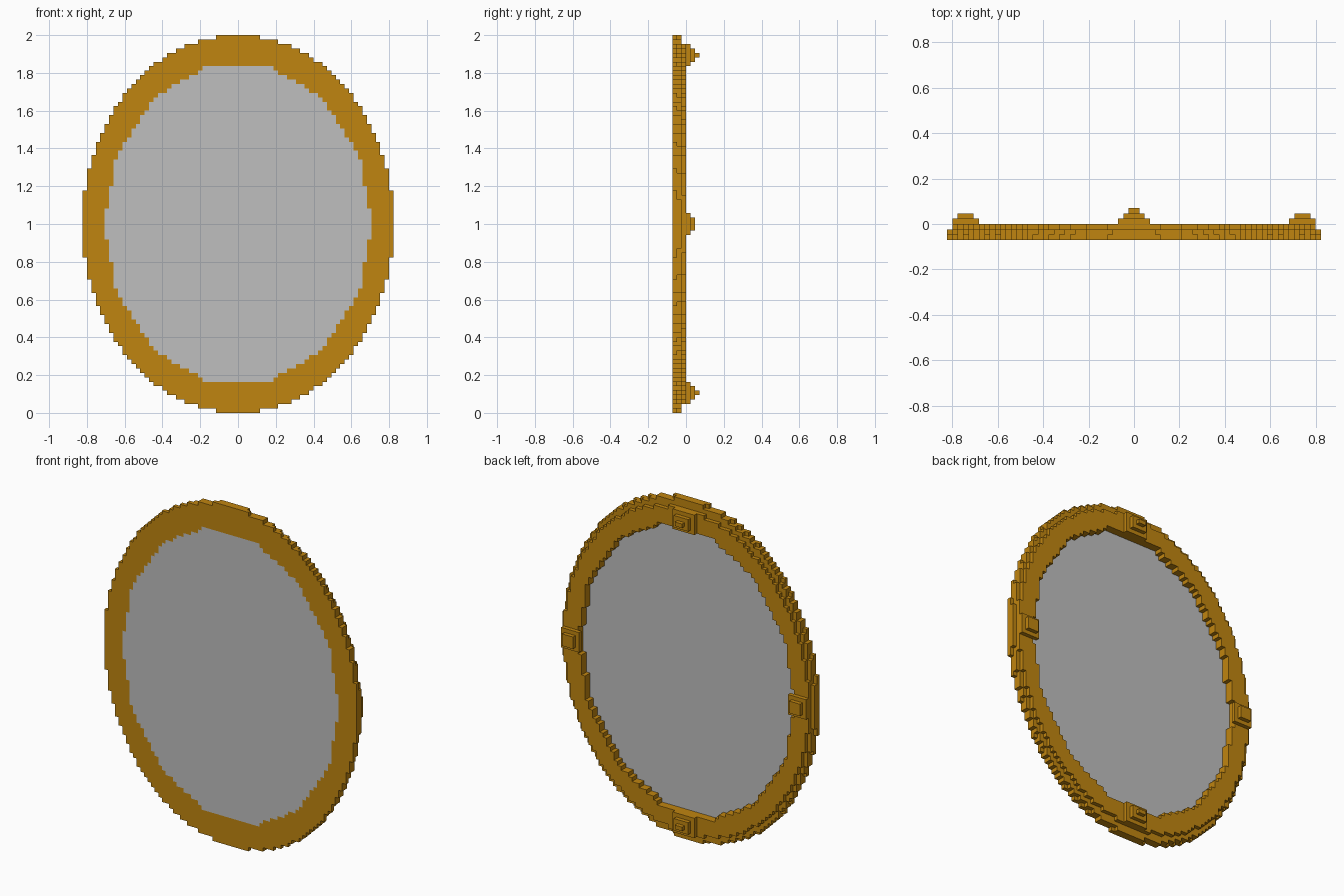
import bpy, bmesh, math

cube = bpy.data.objects.get("Cube")
if cube:
    bpy.data.objects.remove(cube, do_unlink=True)

ROWS, COLS = 85, 70
V = 2 / ROWS          # edge of one block
SIDES = 14            # sides of the opening


def material(name, rgb):
    m = bpy.data.materials.new(name)
    m.use_nodes = True
    m.diffuse_color = (*rgb, 1)
    m.node_tree.nodes["Principled BSDF"].inputs["Base Color"].default_value = (*rgb, 1)
    return m


gold = material("dark_gold", (0.527, 0.235, 0.005))
silver = material("mirror_silver", (0.52, 0.52, 0.52))


def in_ellipse(x, z, a, b):
    return (x / a) ** 2 + (z / b) ** 2 <= 1


def in_opening(x, z, a=30.2, b=36.45):
    u, w = x / a, z / b
    step = math.tau / SIDES
    ang = math.atan2(u, w)
    ang -= round(ang / step) * step
    return math.hypot(u, w) * math.cos(ang) <= math.cos(step / 2)


# Every filled block maps to the part it belongs to
blocks = {}

# Oval frame in three layers, with the mirror glass flush in the front one
layers = [(35, 42.5), (34.8, 42.3), (34, 40.5)]
for j, (a, b) in enumerate(layers):
    for i in range(-COLS // 2, COLS // 2):
        for k in range(-(ROWS // 2), ROWS // 2 + 1):
            x = i + 0.5
            if not in_ellipse(x, k, a, b):
                continue
            if not in_opening(x, k):
                blocks[i, j, k] = "oval_frame"
            elif j == 0:
                blocks[i, j, k] = "mirror_glass"


# Stepped studs on the back
def stud(name, cx, cz, half_widths):
    for n, hw in enumerate(half_widths):
        hz = 2.5 - n
        for i in range(-COLS // 2, COLS // 2):
            for k in range(-(ROWS // 2), ROWS // 2 + 1):
                if abs(i + 0.5 - cx) < hw and abs(k - cz) < hz:
                    blocks[i, len(layers) + n, k] = name


stud("top_stud", 0, 38, (3, 2, 1))
stud("bottom_stud", 0, -38, (3, 2, 1))
stud("left_stud", 31.5, 0, (2.5, 1.5))
stud("right_stud", -31.5, 0, (2.5, 1.5))


# Skin of a part: one square wherever a block has no neighbour
def build(part, mat):
    bm = bmesh.new()
    verts = {}

    def vert(p):
        if p not in verts:
            x, y, z = p
            verts[p] = bm.verts.new((x * V, (y - 3) * V, (z + ROWS // 2) * V))
        return verts[p]

    for cell, owner in blocks.items():
        if owner != part:
            continue
        for axis in range(3):
            for side in (0, 1):
                near = list(cell)
                near[axis] += 2 * side - 1
                if tuple(near) in blocks:
                    continue
                ring = []
                for s, t in ((0, 0), (1, 0), (1, 1), (0, 1)):
                    p = list(cell)
                    p[axis] += side
                    p[(axis + 1) % 3] += s
                    p[(axis + 2) % 3] += t
                    ring.append(vert(tuple(p)))
                bm.faces.new(ring if side else ring[::-1])
    mesh = bpy.data.meshes.new(part)
    bm.to_mesh(mesh)
    bm.free()
    mesh.materials.append(mat)
    bpy.context.collection.objects.link(bpy.data.objects.new(part, mesh))


for part in dict.fromkeys(blocks.values()):
    build(part, silver if part == "mirror_glass" else gold)
